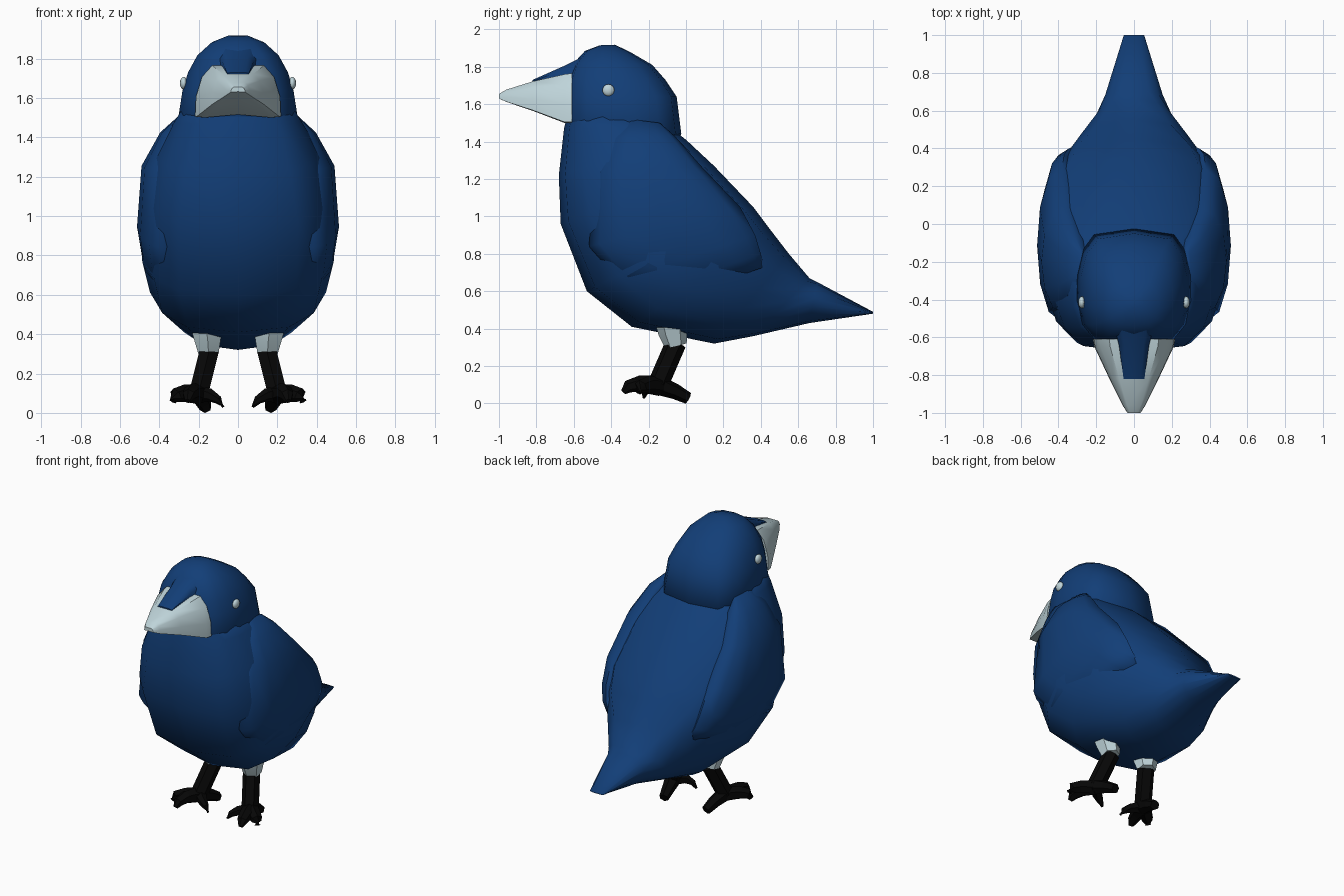
import bpy, bmesh, math
from mathutils import Vector


def material(name, rgb):
    m = bpy.data.materials.new(name)
    m.diffuse_color = (*rgb, 1)
    return m


BLUE = material("blue", (0.006, 0.048, 0.185))
PALE = material("pale", (0.52, 0.66, 0.70))
BLACK = material("black", (0.002, 0.002, 0.002))


def loft(name, rings, mat, angle=40):
    """Skin a list of equal-length point rings and cap both ends."""
    bm = bmesh.new()
    vs = [[bm.verts.new(p) for p in r] for r in rings]
    n = len(vs[0])
    for a, b in zip(vs, vs[1:]):
        for i in range(n):
            bm.faces.new((a[i], a[(i + 1) % n], b[(i + 1) % n], b[i]))
    bm.faces.new(vs[0])
    bm.faces.new(vs[-1])
    bmesh.ops.recalc_face_normals(bm, faces=bm.faces)
    me = bpy.data.meshes.new(name)
    bm.to_mesh(me)
    bm.free()
    ob = bpy.data.objects.new(name, me)
    bpy.context.collection.objects.link(ob)
    me.materials.append(mat)
    smooth(ob, angle)
    return ob


def smooth(ob, angle):
    bpy.ops.object.select_all(action='DESELECT')
    ob.select_set(True)
    bpy.context.view_layer.objects.active = ob
    bpy.ops.object.shade_smooth_by_angle(angle=math.radians(angle))


def section(y0, z0, y1, z1, w, front=0.8, back=0.8, cx=0, n=14):
    """Rounded ring between a front and a back point, half-width w.
    A lower front or back power makes that half boxier."""
    pts = []
    for i in range(n):
        t = 2 * math.pi * i / n
        c, s = math.cos(t), math.sin(t)
        x = cx + w * math.copysign(abs(s) ** (front if c > 0 else back), s)
        if abs(s) < 1e-6:
            x = cx
        k = (1 - c) / 2
        pts.append((x, y0 + (y1 - y0) * k, z0 + (z1 - z0) * k))
    return pts


def limb(name, path, mat, n=6):
    """Tapered tube; path entries are x, y, z, radius."""
    P = [Vector(p[:3]) for p in path]
    rings = []
    for i, p in enumerate(path):
        d = (P[min(i + 1, len(P) - 1)] - P[max(i - 1, 0)]).normalized()
        u = d.cross(Vector((0, 0, 1)) if abs(d.z) < 0.8 else Vector((0, 1, 0))).normalized()
        v = d.cross(u)
        rings.append([P[i] + p[3] * (math.cos(a) * u + math.sin(a) * v)
                      for a in (2 * math.pi * (k + 0.5) / n for k in range(n))])
    return loft(name, rings, mat, 30)


# Body running from the neck down to the tail tip
loft("body", [section(*s) for s in (
    (-0.63, 1.56, -0.16, 1.53, 0.285, 0.6, 0.6),
    (-0.652, 1.47, -0.09, 1.48, 0.33, 0.6, 0.5),
    (-0.68, 1.22, 0.0, 1.41, 0.42, 0.55, 0.5),
    (-0.67, 0.96, 0.15, 1.27, 0.47, 0.53, 0.45),
    (-0.53, 0.60, 0.36, 1.05, 0.495, 0.6, 0.45),
    (-0.29, 0.41, 0.45, 0.93, 0.455, 0.68, 0.5),
    (0.15, 0.32, 0.55, 0.80, 0.33, 0.75, 0.65),
    (0.36, 0.36, 0.66, 0.67, 0.22, 0.8, 0.75),
    (0.66, 0.43, 0.70, 0.65, 0.155, 0.9, 0.8),
    (1.0, 0.48, 1.0, 0.49, 0.055, 0.9, 0.9))], BLUE, 70)

# Head overlapping the neck like a hood
loft("head", [section(*s) for s in (
    (-0.46, 1.915, -0.38, 1.918, 0.05, 0.7, 0.7),
    (-0.54, 1.885, -0.30, 1.88, 0.135, 0.7, 0.7),
    (-0.60, 1.82, -0.18, 1.81, 0.21, 0.65, 0.65),
    (-0.635, 1.73, -0.11, 1.73, 0.257, 0.55, 0.6),
    (-0.64, 1.64, -0.05, 1.64, 0.285, 0.48, 0.5),
    (-0.65, 1.53, -0.025, 1.44, 0.308, 0.5, 0.45),
    (-0.63, 1.45, -0.08, 1.37, 0.27, 0.6, 0.6))], BLUE, 60)


# Beak: faceted cone with a blue bridge on top
def beak_ring(y, w, lo, hi):
    h = hi - lo
    right = [(w * 0.8, y, lo), (w, y, lo + 0.02 * h), (w * 0.98, y, lo + 0.40 * h),
             (w * 0.84, y, lo + 0.78 * h), (w * 0.6, y, hi)]
    mid = [(0, y, lo + 0.06 * h)]
    return mid + right + [(-x, y, z) for x, y, z in reversed(right)]


loft("beak", [beak_ring(*r) for r in (
    (-0.61, 0.218, 1.50, 1.765), (-0.65, 0.21, 1.50, 1.76),
    (-0.82, 0.13, 1.565, 1.722), (-0.96, 0.06, 1.612, 1.678),
    (-1.0, 0.035, 1.63, 1.655))], PALE, 45)
loft("beak_bridge", [
    [(-w, y, lo), (w, y, lo), (w, y, mid), (w * 0.65, y, hi), (-w * 0.65, y, hi), (-w, y, mid)]
    for y, w, lo, mid, hi in ((-0.52, 0.11, 1.70, 1.82, 1.87),
                              (-0.64, 0.08, 1.70, 1.785, 1.81),
                              (-0.82, 0.055, 1.69, 1.725, 1.73))], BLUE, 50)

# Paired parts, built for each side
for side, s in (("left", -1), ("right", 1)):
    # Folded wing, mostly sunk into the flank
    loft(side + "_wing", [section(*q, w, 0.9, 0.85, s * cx, 12) for *q, w, cx in (
        (-0.30, 1.52, -0.14, 1.50, 0.02, 0.28),
        (-0.40, 1.42, -0.06, 1.43, 0.08, 0.315),
        (-0.48, 1.24, 0.08, 1.27, 0.13, 0.36),
        (-0.52, 0.84, 0.29, 1.05, 0.133, 0.38),
        (-0.36, 0.66, 0.37, 0.90, 0.115, 0.37),
        (-0.14, 0.61, 0.40, 0.80, 0.10, 0.345),
        (0.05, 0.60, 0.42, 0.73, 0.07, 0.30))], BLUE, 70)
    # Eye
    bpy.ops.mesh.primitive_uv_sphere_add(segments=12, ring_count=8, radius=0.032,
                                         location=(s * 0.276, -0.415, 1.675))
    eye = bpy.context.object
    eye.name = side + "_eye"
    eye.scale.x = 0.6
    eye.data.materials.append(PALE)
    smooth(eye, 60)
    # Thigh, shank and toes
    parts = {
        "thigh": [(0.16, -0.075, 0.42, 0.085), (0.155, -0.07, 0.38, 0.078),
                  (0.15, -0.055, 0.31, 0.06)],
        "shank": [(0.145, -0.055, 0.32, 0.056), (0.20, -0.15, 0.10, 0.056)],
        "outer_toe": [(0.20, -0.14, 0.095, 0.05), (0.27, -0.205, 0.10, 0.045),
                      (0.315, -0.24, 0.09, 0.038), (0.33, -0.255, 0.06, 0.02)],
        "middle_toe": [(0.20, -0.14, 0.095, 0.055), (0.235, -0.25, 0.105, 0.044),
                       (0.25, -0.31, 0.09, 0.034), (0.255, -0.335, 0.06, 0.015)],
        "inner_toe": [(0.20, -0.14, 0.095, 0.045), (0.14, -0.20, 0.09, 0.033),
                      (0.10, -0.22, 0.065, 0.022), (0.075, -0.225, 0.03, 0.008)],
        "back_toe": [(0.20, -0.14, 0.095, 0.052), (0.18, -0.06, 0.065, 0.042),
                     (0.165, 0.012, 0.028, 0.032)],
    }
    for part, path in parts.items():
        limb(f"{side}_{part}", [(s * x, y, z, r) for x, y, z, r in path],
             PALE if part == "thigh" else BLACK)
